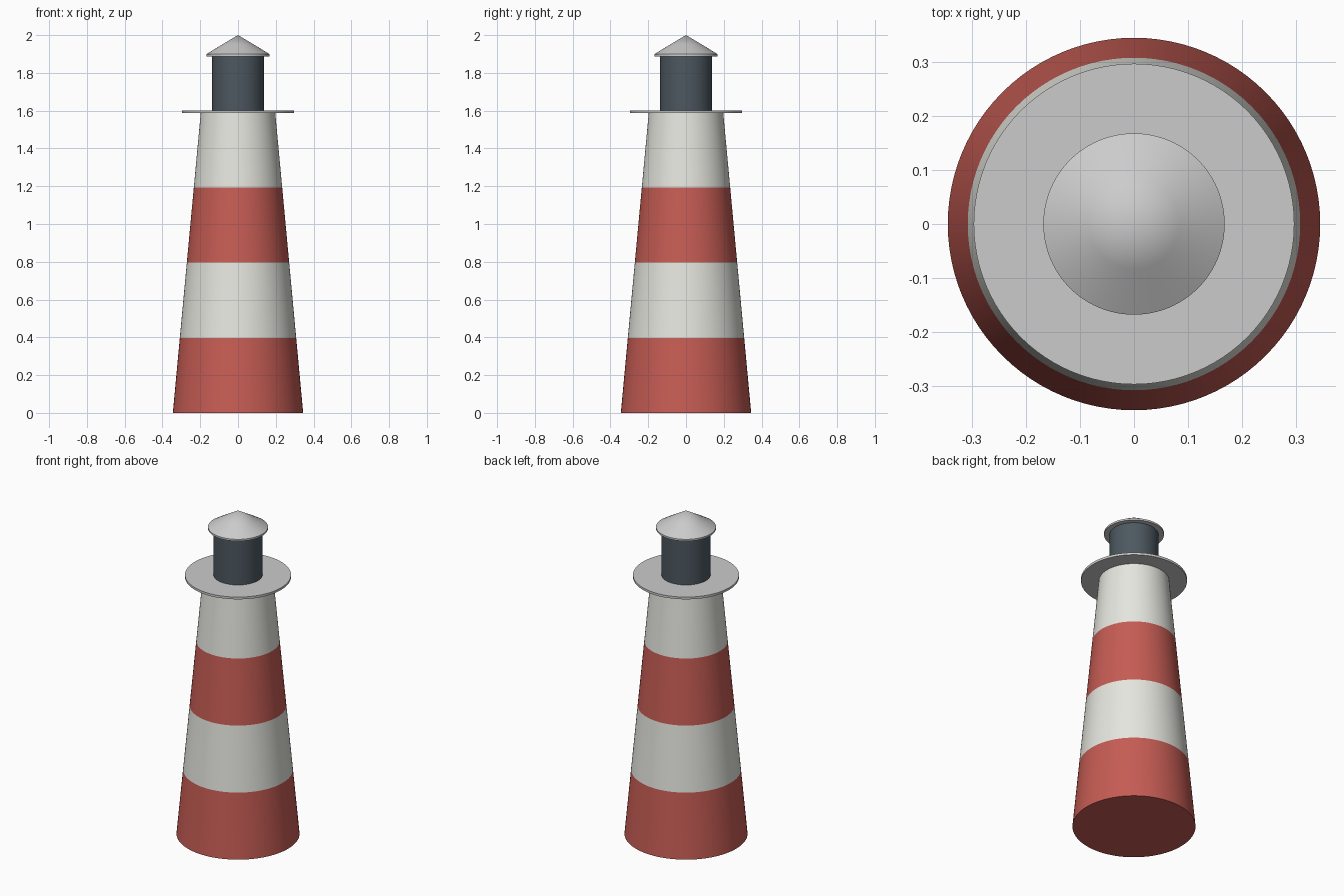
import bpy, bmesh
from math import cos, sin, tau, radians

if "Cube" in bpy.data.objects:
    bpy.data.objects.remove(bpy.data.objects["Cube"])

SIDES = 96


def material(name, rgb):
    mat = bpy.data.materials.new(name)
    mat.diffuse_color = (*rgb, 1)
    mat.use_nodes = True
    mat.node_tree.nodes["Principled BSDF"].inputs["Base Color"].default_value = mat.diffuse_color
    return mat


def lathe(name, profile, mat=None):
    """Solid of revolution from (radius, z) points, bottom to top; radius 0 closes to a tip."""
    bm = bmesh.new()
    rings = []
    for r, z in profile:
        if r == 0:
            rings.append([bm.verts.new((0, 0, z))])
        else:
            rings.append([bm.verts.new((r * cos(tau * i / SIDES), r * sin(tau * i / SIDES), z))
                          for i in range(SIDES)])
    for a, b in zip(rings, rings[1:]):
        for i in range(SIDES):
            j = (i + 1) % SIDES
            bm.faces.new((a[i], a[j], b[0]) if len(b) == 1 else (a[i], a[j], b[j], b[i]))
    for ring in (rings[0], rings[-1]):
        if len(ring) > 1:
            bm.faces.new(ring)
    bmesh.ops.recalc_face_normals(bm, faces=bm.faces)
    mesh = bpy.data.meshes.new(name)
    bm.to_mesh(mesh)
    bm.free()
    obj = bpy.data.objects.new(name, mesh)
    bpy.context.collection.objects.link(obj)
    if mat:
        mesh.materials.append(mat)
    bpy.ops.object.select_all(action='DESELECT')
    obj.select_set(True)
    bpy.context.view_layer.objects.active = obj
    bpy.ops.object.shade_smooth_by_angle(angle=radians(25))
    return obj


red = material("red_paint", (0.56, 0.107, 0.088))
white = material("white_paint", (0.79, 0.79, 0.74))
slate = material("lantern_slate", (0.075, 0.098, 0.118))

# Tapered tower in four equal painted bands
BASE_R, TOP_R, TOWER_H, BANDS = 0.345, 0.197, 1.59, 4
for k in range(BANDS):
    low, high = k / BANDS, (k + 1) / BANDS
    lathe(f"tower_band_{k + 1}",
          [(BASE_R + (TOP_R - BASE_R) * t, TOWER_H * t) for t in (low, high)],
          white if k % 2 else red)

# Gallery deck, lantern room and pointed roof
lathe("gallery_deck", [(0.297, 1.588), (0.297, 1.602)])
lathe("lantern_room", [(0.137, 1.60), (0.137, 1.89)], slate)
lathe("roof", [(0.168, 1.888), (0.168, 1.899), (0.084, 1.95), (0, 2.0)])
